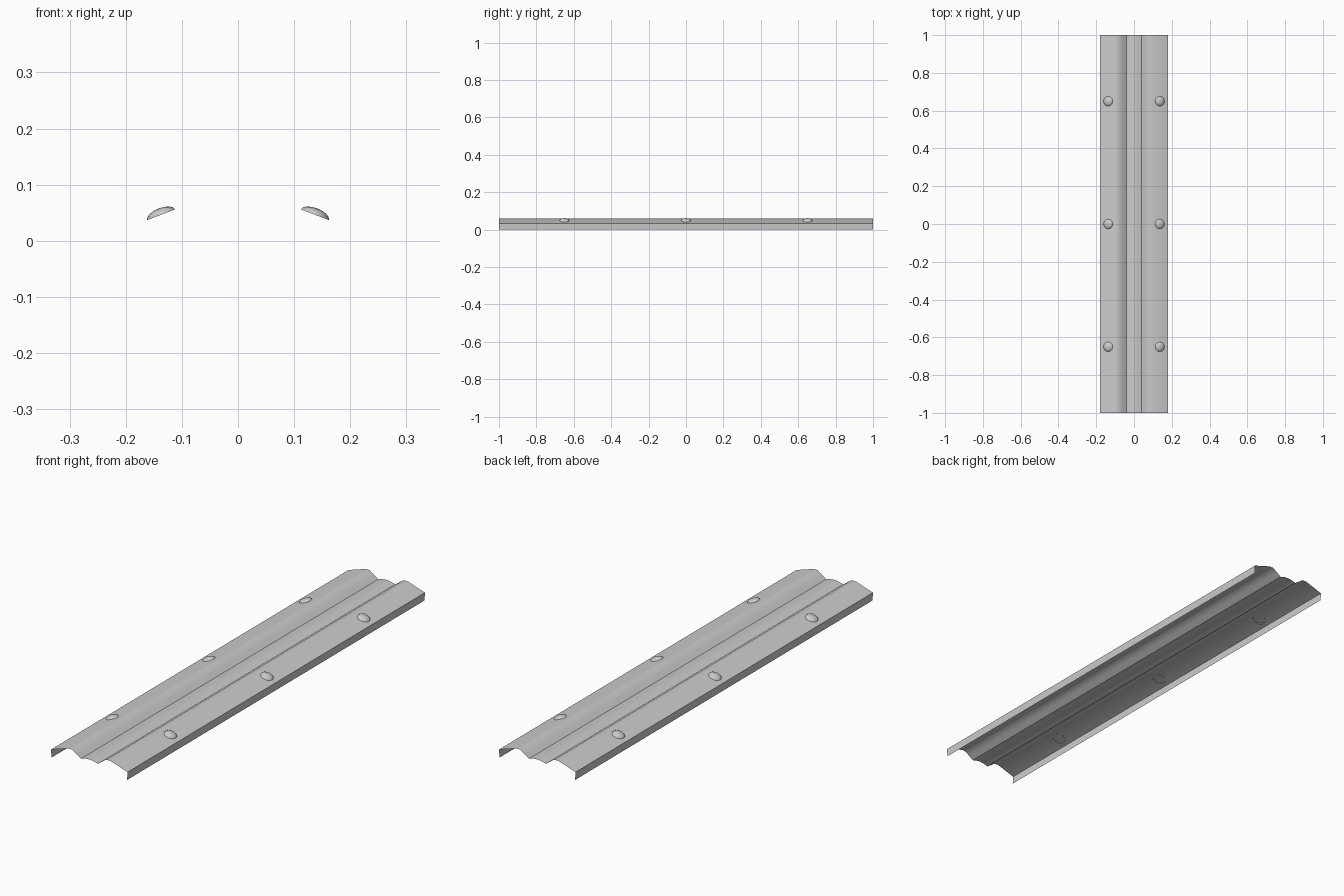
import bpy, bmesh, math
from mathutils import Matrix

if "Cube" in bpy.data.objects:
    bpy.data.objects.remove(bpy.data.objects["Cube"])

# Half of the corrugated cross-section (x, z), from the outer lip to the middle
HALF = [(0.178, 0.0), (0.18, 0.034), (0.10, 0.06), (0.08, 0.06),
        (0.06, 0.046), (0.04, 0.032), (0.02, 0.038), (0.0, 0.04)]
profile = HALF + [(-x, z) for x, z in reversed(HALF[:-1])]


def make_object(name, bm, angle):
    mesh = bpy.data.meshes.new(name)
    bm.to_mesh(mesh)
    bm.free()
    ob = bpy.data.objects.new(name, mesh)
    bpy.context.collection.objects.link(ob)
    bpy.ops.object.select_all(action='DESELECT')
    ob.select_set(True)
    bpy.context.view_layer.objects.active = ob
    bpy.ops.object.shade_smooth_by_angle(angle=math.radians(angle))
    return ob


# Thin sheet rail, swept along y
bm = bmesh.new()
front = [bm.verts.new((x, -1, z)) for x, z in profile]
back = [bm.verts.new((x, 1, z)) for x, z in profile]
for i in range(len(profile) - 1):
    bm.faces.new((front[i], back[i], back[i + 1], front[i + 1]))
bmesh.ops.recalc_face_normals(bm, faces=bm.faces)
if sum(f.normal.z for f in bm.faces) < 0:
    bmesh.ops.reverse_faces(bm, faces=bm.faces)
make_object("rail_sheet", bm, 38)

# Domed bolt heads, tilted to lie on the outer slopes
for side, label in ((-1, "left"), (1, "right")):
    for n, y in enumerate((-0.65, 0, 0.65)):
        bm = bmesh.new()
        bmesh.ops.create_uvsphere(bm, u_segments=12, v_segments=8, radius=1)
        bmesh.ops.delete(bm, geom=[v for v in bm.verts if v.co.z < -0.01],
                         context='VERTS')
        bm.transform(Matrix.Translation((side * 0.137, y, 0.0465))
                     @ Matrix.Rotation(side * 0.365, 4, 'Y')
                     @ Matrix.Diagonal((0.0267, 0.0267, 0.012, 1)))
        make_object(f"bolt_head_{label}_{n + 1}", bm, 40)
